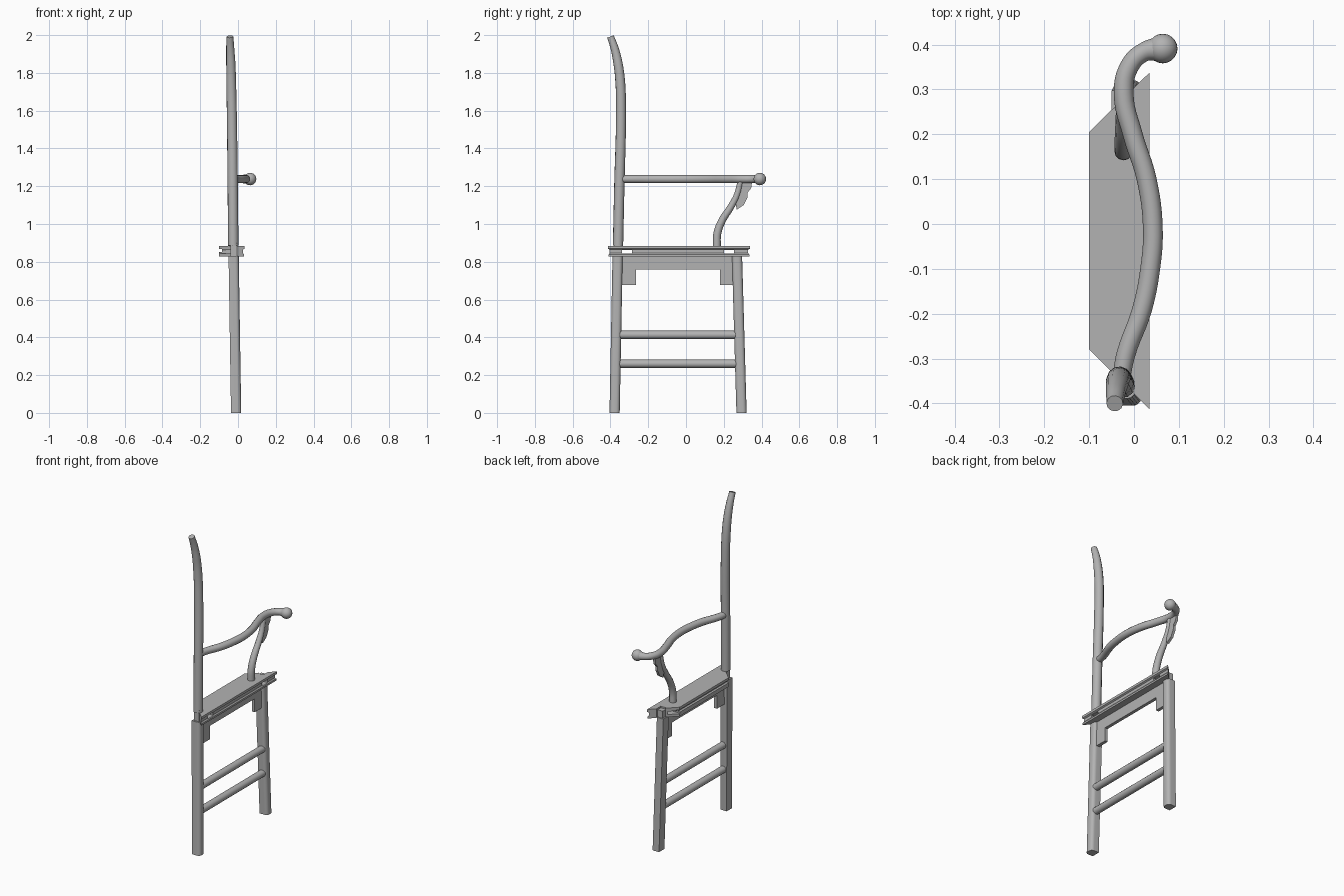
import bpy, bmesh, math
from mathutils import Vector

if "Cube" in bpy.data.objects:
    bpy.data.objects.remove(bpy.data.objects["Cube"])

wood = bpy.data.materials.new("grey_wood")
wood.diffuse_color = (0.45, 0.45, 0.45, 1)
wood.use_nodes = True
wood.node_tree.nodes["Principled BSDF"].inputs["Base Color"].default_value = wood.diffuse_color


def finish(name, bm, smooth=False):
    bmesh.ops.recalc_face_normals(bm, faces=bm.faces)
    me = bpy.data.meshes.new(name)
    bm.to_mesh(me)
    bm.free()
    ob = bpy.data.objects.new(name, me)
    bpy.context.collection.objects.link(ob)
    me.materials.append(wood)
    if smooth:
        smooth_edges(ob)
    return ob


def smooth_edges(ob):
    bpy.ops.object.select_all(action='DESELECT')
    ob.select_set(True)
    bpy.context.view_layer.objects.active = ob
    bpy.ops.object.shade_smooth_by_angle(angle=math.radians(35))


def loft(name, rings, smooth=False):
    """Join rings of equal point count and cap both ends."""
    bm = bmesh.new()
    rows = [[bm.verts.new(p) for p in ring] for ring in rings]
    n = len(rows[0])
    for a, b in zip(rows, rows[1:]):
        for i in range(n):
            j = (i + 1) % n
            bm.faces.new((a[i], a[j], b[j], b[i]))
    bm.faces.new(rows[0])
    bm.faces.new(rows[-1])
    return finish(name, bm, smooth)


def box(name, lo, hi):
    x0, y0, z0 = lo
    x1, y1, z1 = hi
    return loft(name, [[(x0, y0, z), (x1, y0, z), (x1, y1, z), (x0, y1, z)] for z in (z0, z1)])


def plate(name, outline, x, thick):
    """Side-on outline (y, z) given a thickness along x."""
    return loft(name, [[(x + s * thick / 2, y, z) for y, z in outline] for s in (-1, 1)])


def tube(name, pts):
    """Smooth round rod through points (x, y, z, radius)."""
    cu = bpy.data.curves.new(name, 'CURVE')
    cu.dimensions = '3D'
    cu.bevel_depth = 1
    cu.bevel_resolution = 4
    cu.resolution_u = 6
    cu.use_fill_caps = True
    sp = cu.splines.new('BEZIER')
    sp.bezier_points.add(len(pts) - 1)
    for bp, (x, y, z, r) in zip(sp.bezier_points, pts):
        bp.co = (x, y, z)
        bp.radius = r
        bp.handle_left_type = bp.handle_right_type = 'AUTO'
    tmp = bpy.data.objects.new(name + "_path", cu)
    bpy.context.collection.objects.link(tmp)
    dg = bpy.context.evaluated_depsgraph_get()
    bm = bmesh.new()
    bm.from_mesh(tmp.evaluated_get(dg).to_mesh())
    bpy.data.objects.remove(tmp)
    bmesh.ops.remove_doubles(bm, verts=bm.verts, dist=1e-5)
    return finish(name, bm, True)


def leg(name, y_foot, y_top):
    """Leg with square inner side and rounded outer side, leaning inward."""
    h, r = 0.027, 0.02
    sec = [(-h, h), (-h, -h)]
    for sy, start in ((-1, -90), (1, 0)):
        for k in range(6):
            a = math.radians(start + 18 * k)
            sec.append((h - r + r * math.cos(a), sy * (h - r) + r * math.sin(a)))
    rings = [[(cx + x, cy + y, z) for x, y in sec]
             for cx, cy, z in ((-0.01, y_foot, 0), (-0.023, y_top, 0.83))]
    return loft(name, rings, True)


# Legs with tenons through the seat rail
leg("back_leg", -0.378, -0.362)
leg("front_leg", 0.294, 0.27)
box("back_tenon", (-0.041, -0.379, 0.82), (-0.005, -0.343, 0.9))
box("front_tenon", (-0.041, 0.257, 0.82), (-0.005, 0.29, 0.875))

# Round back post curving backwards at the top
tube("back_post", [(-0.025, -0.360, 0.885, 0.0275), (-0.028, -0.353, 1.2, 0.0275),
                   (-0.033, -0.344, 1.6, 0.0265), (-0.036, -0.348, 1.75, 0.026),
                   (-0.038, -0.360, 1.85, 0.0245), (-0.041, -0.378, 1.93, 0.0215),
                   (-0.043, -0.400, 1.992, 0.0185)])

# Mitred seat rail: moulded outer edge, grooved inner edge
profile = [(0.035, 0.884), (0.035, 0.869), (0.026, 0.864), (0.026, 0.846), (0.032, 0.838),
           (0.032, 0.827), (-0.1, 0.827), (-0.1, 0.852), (-0.085, 0.852),
           (-0.085, 0.868), (-0.1, 0.868), (-0.1, 0.884)]
rail = loft("seat_rail", [[(x, -0.3785 - 0.985 * x, z) for x, z in profile],
                          [(x, 0.3035 + 0.985 * x, z) for x, z in profile]])
cutters = [box("slot_cutter_back", (-0.2, -0.34, 0.843), (0.1, -0.285, 0.862)),
           box("slot_cutter_front", (-0.2, 0.2, 0.843), (0.1, 0.255, 0.862)),
           box("notch_cutter_back", (-0.042, -0.5, 0.8), (-0.004, -0.342, 0.95)),
           box("notch_cutter_front", (-0.042, 0.256, 0.8), (-0.004, 0.45, 0.95))]
for c in cutters:
    m = rail.modifiers.new(c.name, 'BOOLEAN')
    m.operation = 'DIFFERENCE'
    m.solver = 'EXACT'
    m.object = c
dg = bpy.context.evaluated_depsgraph_get()
rail.data = bpy.data.meshes.new_from_object(rail.evaluated_get(dg))
rail.modifiers.clear()
for c in cutters:
    bpy.data.objects.remove(c)

# Apron under the rail with a mitred bracket at each end
plate("apron", [(-0.34, 0.83), (-0.265, 0.76), (0.18, 0.76), (0.25, 0.83)], -0.02, 0.02)
plate("back_bracket", [(-0.34, 0.83), (-0.34, 0.676), (-0.265, 0.676), (-0.265, 0.76)], -0.02, 0.02)
plate("front_bracket", [(0.25, 0.83), (0.25, 0.676), (0.18, 0.676), (0.18, 0.76)], -0.02, 0.02)

# Side stretchers
for name, z in (("upper_stretcher", 0.413), ("lower_stretcher", 0.26)):
    tube(name, [(-0.015, -0.36, z, 0.022), (-0.015, 0.28, z, 0.022)])

# Curved arm ending in a ball
Z = 1.238
tube("arm", [(-0.028, -0.34, Z, 0.02), (-0.018, -0.29, Z, 0.021), (0.018, -0.19, Z, 0.022),
             (0.036, -0.1, Z, 0.022), (0.042, -0.01, Z, 0.022), (0.028, 0.1, Z, 0.022),
             (-0.003, 0.2, Z, 0.022), (-0.023, 0.29, Z, 0.022), (-0.012, 0.348, Z, 0.021),
             (0.02, 0.382, Z, 0.021), (0.062, 0.391, Z, 0.028)])
bm = bmesh.new()
bmesh.ops.create_uvsphere(bm, u_segments=20, v_segments=12, radius=0.033)
bmesh.ops.translate(bm, vec=Vector((0.064, 0.391, Z)), verts=bm.verts)
finish("arm_ball", bm, True)

# S-shaped arm support with a shaped bracket in front
X = -0.023
tube("arm_support", [(X, 0.163, 0.88, 0.021), (X, 0.166, 0.95, 0.021), (X, 0.192, 1.02, 0.02),
                     (X, 0.237, 1.09, 0.018), (X, 0.27, 1.155, 0.016), (X, 0.288, 1.225, 0.015)])
plate("arm_bracket", [(0.28, 1.225), (0.35, 1.225), (0.345, 1.19), (0.325, 1.165), (0.325, 1.14),
                      (0.305, 1.1), (0.268, 1.075), (0.262, 1.12)], X, 0.016)
